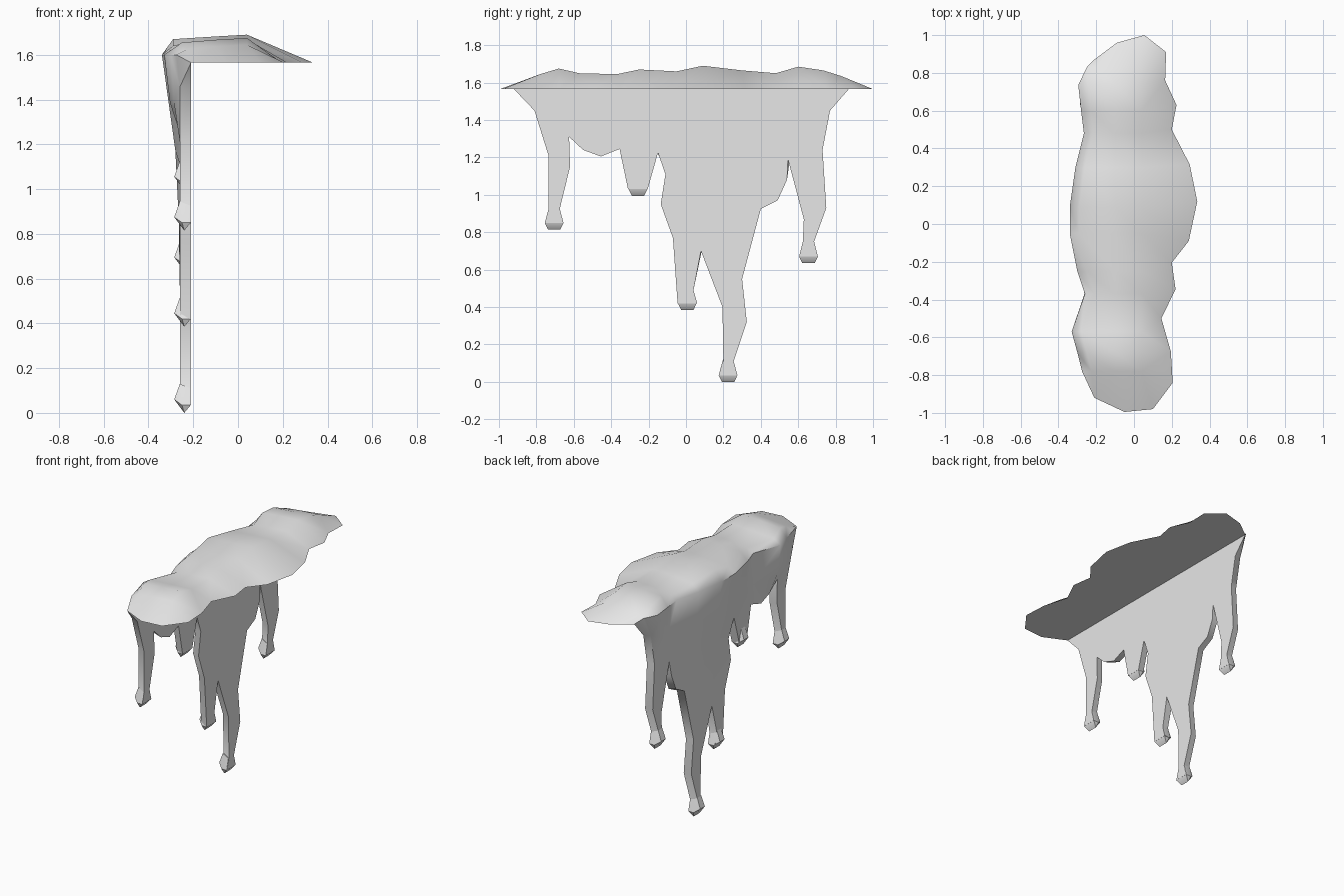
import bpy, bmesh
from mathutils import Vector
from mathutils.geometry import delaunay_2d_cdt

if "Cube" in bpy.data.objects:
    bpy.data.objects.remove(bpy.data.objects["Cube"], do_unlink=True)

BACK = -0.21      # flat plane that clings to the wall
SHELF = 1.565     # flat plane that rests on the ledge
THICK = 0.05      # thickness of the hanging sheet
INSET = 0.012     # how far the hanging edge rounds inwards

slime = bpy.data.materials.new("slime grey")
slime.use_nodes = True
GREY = (0.8, 0.8, 0.8, 1)
slime.diffuse_color = GREY
slime.node_tree.nodes["Principled BSDF"].inputs["Base Color"].default_value = GREY


def finish(bm, name, angle):
    """Turn a bmesh into a shaded object with the slime colour."""
    bmesh.ops.recalc_face_normals(bm, faces=bm.faces)
    mesh = bpy.data.meshes.new(name)
    bm.to_mesh(mesh)
    bm.free()
    mesh.materials.append(slime)
    obj = bpy.data.objects.new(name, mesh)
    bpy.context.collection.objects.link(obj)
    bpy.ops.object.select_all(action='DESELECT')
    obj.select_set(True)
    bpy.context.view_layer.objects.active = obj
    bpy.ops.object.shade_smooth_by_angle(angle=angle)
    return obj


# Hanging edge with its drips, as (y, z) from one end to the other
hanging = [
    (-.92, SHELF), (-.81, 1.45), (-.735, 1.21), (-.735, .925), (-.755, .85),
    (-.655, .85), (-.675, .925), (-.62, 1.15), (-.625, 1.31), (-.55, 1.24),
    (-.455, 1.205), (-.355, 1.245), (-.31, 1.03), (-.205, 1.03), (-.15, 1.225),
    (-.11, 1.11), (-.135, .95), (-.07, .77), (-.045, .42), (.06, .42),
    (.04, .49), (.08, .7), (.195, .4), (.2, .1), (.175, .035), (.275, .035),
    (.255, .11), (.325, .32), (.3, .55), (.4, .925), (.49, .97), (.54, 1.08),
    (.545, 1.19), (.63, .87), (.625, .75), (.605, .67), (.705, .67),
    (.685, .75), (.75, .93), (.73, 1.24), (.77, 1.45), (.87, SHELF)]

# Rim of the puddle on the ledge, as (y, x), back to the first end
rim = [
    (.96, -.09), (1, .055), (.91, .17), (.76, .165), (.63, .225), (.5, .2),
    (.315, .295), (.12, .335), (-.09, .29), (-.205, .2), (-.345, .22),
    (-.5, .145), (-.675, .195), (-.84, .205), (-.98, .1), (-.995, -.05)]

# Swelling along the ledge: y, outermost x, top z
stations = [
    (-.78, -.275, 1.645), (-.68, -.3, 1.675), (-.57, -.33, 1.65),
    (-.37, -.26, 1.645), (-.25, -.3, 1.67), (-.05, -.34, 1.66),
    (.09, -.34, 1.69), (.3, -.31, 1.665), (.48, -.265, 1.65),
    (.6, -.28, 1.685), (.735, -.295, 1.665), (.83, -.25, 1.635)]

# Unfolded outline: v below zero hangs down, v above zero lies on the ledge
flat = [Vector((y, z - SHELF)) for y, z in hanging]
flat += [Vector((y, x - BACK)) for y, x in rim]
count, last = len(flat), len(hanging) - 1


def fold(p):
    """Fold an unfolded point over the ledge corner."""
    return Vector((BACK + max(p.y, 0), p.x, SHELF + min(p.y, 0)))


# Outer position of each outline point
outer = []
for i, p in enumerate(flat):
    if 0 < i < last:
        run = (flat[i + 1] - flat[i - 1]).normalized()
        q = fold(p + INSET * Vector((-run.y, run.x)))
        q.x -= THICK
        outer.append(q)
    else:
        outer.append(fold(p))

# Inner points that give the slime its swelling
crease = [0]
for k, (y, edge, top) in enumerate(stations):
    crease.append(len(flat))
    flat.append(Vector((y, 0)))
    outer.append(Vector((edge, y, SHELF + .035)))
    for v, x, drop in ((.05, edge + .05, .02), (.14, -.1, .008), (.25, .04, 0)):
        flat.append(Vector((y, v)))
        outer.append(Vector((x, y, top - drop)))
    for v, low, high in ((-.2, -.7, .65), (-.4, -.1, .5), (-.7, 0, .31)):
        if low < y < high:
            t = min(1, -v / .5)
            flat.append(Vector((y, v)))
            outer.append(Vector((edge + (-.265 - edge) * t, y, SHELF + .035 * (1 - t) + v)))
crease.append(last)

verts, _, faces, source, _, _ = delaunay_2d_cdt(
    flat, list(zip(crease, crease[1:])), [list(range(count))], 1, 1e-5)

# Slime sheet: flat inner skin, swollen outer skin and the hanging edge between
bm = bmesh.new()
inner_v = [bm.verts.new(fold(p)) for p in verts]
outer_v = [bm.verts.new(outer[s[0]] if s else fold(p)) for p, s in zip(verts, source)]
for f in faces:
    bm.faces.new([inner_v[i] for i in f])
    bm.faces.new([outer_v[i] for i in reversed(f)])
index = {s[0]: i for i, s in enumerate(source) if s}
for i in range(last):
    a, b = index[i], index[i + 1]
    bm.faces.new((inner_v[a], inner_v[b], outer_v[b], outer_v[a]))
bmesh.ops.delete(bm, geom=[v for v in bm.verts if not v.link_faces], context='VERTS')
bmesh.ops.remove_doubles(bm, verts=bm.verts, dist=1e-5)
bmesh.ops.dissolve_degenerate(bm, dist=1e-5, edges=bm.edges)
finish(bm, "slime_sheet", .9)


# Heavy drop at the end of each drip
def drop_tip(name, y, z):
    bm = bmesh.new()
    for x, half, dz in ((BACK - .001, .05, 0), (BACK - .001, .03, .075),
                        (-.25, .05, 0), (-.24, .033, -.035),
                        (-.285, .025, .025), (-.26, .022, .095)):
        for side in (-1, 1):
            bm.verts.new((x, y + side * half, z + dz))
    bmesh.ops.convex_hull(bm, input=bm.verts)
    finish(bm, name, .7)


tips = [(-.705, .85), (-.257, 1.03), (.007, .42), (.225, .035), (.655, .67)]
for n, (y, z) in enumerate(tips, 1):
    drop_tip(f"drop_tip_{n}", y, z)
